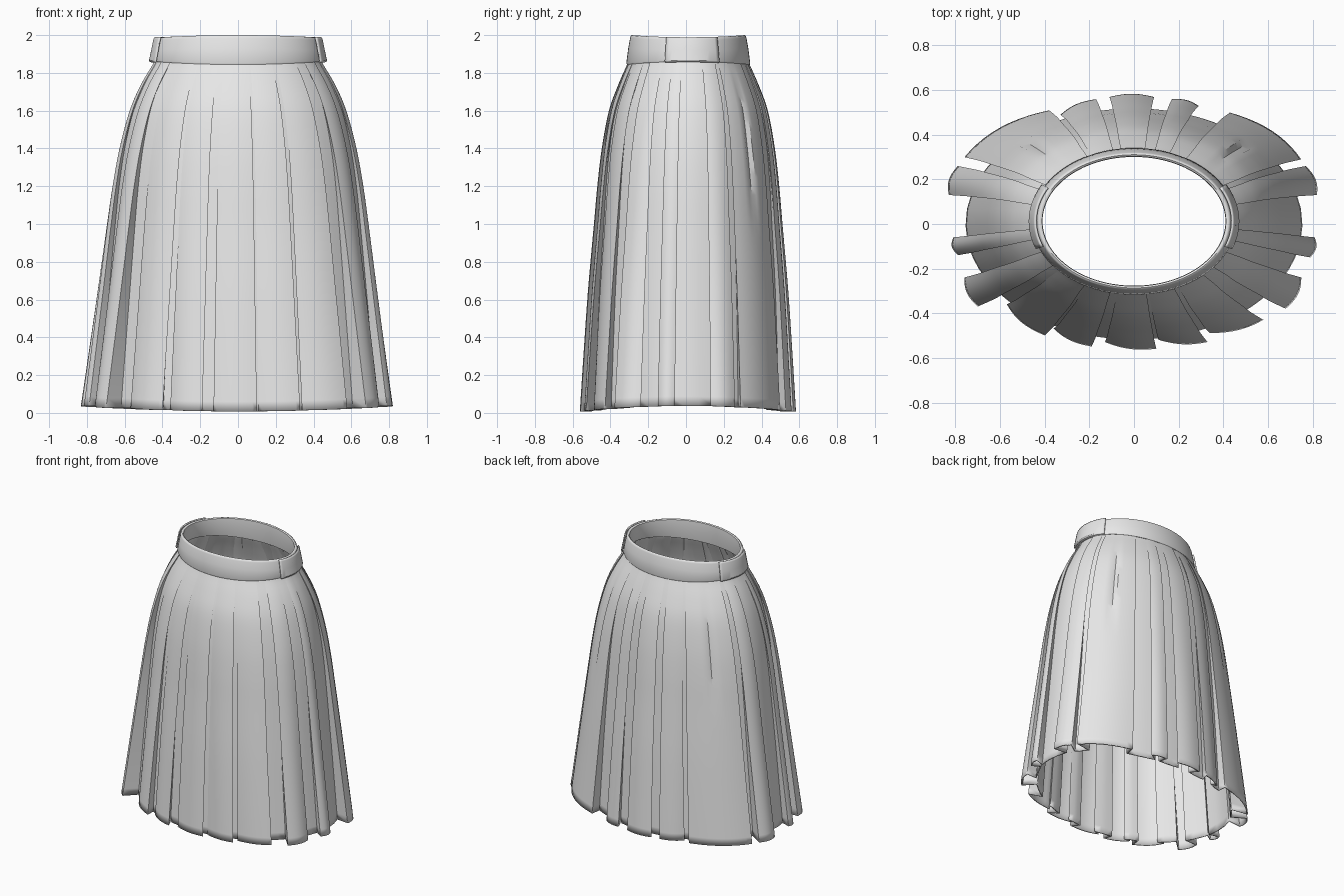
import bpy, math

if "Cube" in bpy.data.objects:
    bpy.data.objects.remove(bpy.data.objects["Cube"])

fabric = bpy.data.materials.new("grey_fabric")
fabric.diffuse_color = (0.8, 0.8, 0.8, 1)
fabric.use_nodes = True
fabric.node_tree.nodes["Principled BSDF"].inputs["Base Color"].default_value = fabric.diffuse_color
CY = 0.012  # waist centre sits slightly behind the middle


def finish(ob, angle=32):
    bpy.ops.object.select_all(action='DESELECT')
    ob.select_set(True)
    bpy.context.view_layer.objects.active = ob
    bpy.ops.object.shade_smooth_by_angle(angle=math.radians(angle))


def loft(name, rings, wrap=True, close=False, thick=0.0):
    """Join equal-length rings of points with quads."""
    n = len(rings[0])
    verts = [p for r in rings for p in r]
    faces = []
    for i in range(len(rings) if close else len(rings) - 1):
        k = (i + 1) % len(rings)
        for j in range(n if wrap else n - 1):
            m = (j + 1) % n
            faces.append((i * n + j, k * n + j, k * n + m, i * n + m))
    me = bpy.data.meshes.new(name)
    me.from_pydata(verts, [], faces)
    me.materials.append(fabric)
    ob = bpy.data.objects.new(name, me)
    bpy.context.collection.objects.link(ob)
    if thick:
        mod = ob.modifiers.new("cloth_thickness", 'SOLIDIFY')
        mod.thickness = thick
        mod.offset = -1
    return ob


# Hem panels, counter-clockwise from the right side: start x, y, end x, y
PANELS = [
    (.79, -.15, .81, -.06), (.82, .13, .77, .26), (.75, .29, .43, .50),
    (.29, .53, .17, .56), (.09, .57, -.11, .57), (-.17, .56, -.33, .49),
    (-.38, .51, -.76, .30), (-.79, .26, -.83, .13), (-.81, -.06, -.79, -.14),
    (-.76, -.24, -.70, -.37), (-.57, -.36, -.40, -.50), (-.36, -.47, -.19, -.55),
    (-.13, -.53, .10, -.56), (.11, -.52, .33, -.53), (.34, -.49, .58, -.43),
    (.68, -.38, .75, -.24)]
DARTS = (2, 6)  # wide back panels carry a short dart
HEM_A, HEM_B = .83, .57

# Convert the panels to angle and radius factor on the hem ellipse
polar, last = [], -1.0
for p in PANELS:
    for x, y in (p[:2], p[2:]):
        a = math.atan2(y / HEM_B, x / HEM_A)
        if a < last - math.pi:
            a += 2 * math.pi
        last = a
        polar.append((a, math.hypot(x / HEM_A, y / HEM_B)))

# Cross-section: each outer panel, then a fold tucked under both neighbours
section = []  # angle, radius factor, dart weight
N, TUCK, INNER = 10, .05, .91
for i in range(len(PANELS)):
    (a0, r0), (a1, r1) = polar[2 * i], polar[2 * i + 1]
    nxt = polar[(2 * i + 2) % len(polar)][0] + (2 * math.pi if i == len(PANELS) - 1 else 0)
    for k in range(N + 1):
        u = k / N
        r = r0 + (r1 - r0) * u + .018 * math.sin(math.pi * u)
        section.append((a0 + (a1 - a0) * u, r, 1 if i in DARTS and k == N // 2 else 0))
    b0, b1 = a1 - TUCK, nxt + TUCK
    for u in (0, .33, .67, 1):
        section.append((b0 + (b1 - b0) * u, INNER, 0))

# Flared silhouette: height, half width, half depth
PROFILE = [(1.89, .44, .31), (1.85, .452, .322), (1.74, .518, .37), (1.6, .58, .42),
           (1.4, .635, .457), (1.2, .672, .48), (1.0, .70, .497), (.65, .745, .527),
           (.3, .79, .55), (0, .828, .568)]


def spline(pts, steps):
    """Catmull-Rom samples through the points."""
    out = []
    for i in range(len(pts) - 1):
        q = [pts[max(i - 1, 0)], pts[i], pts[i + 1], pts[min(i + 2, len(pts) - 1)]]
        for s in range(steps):
            t = s / steps
            out.append(tuple(.5 * (2 * b + (c - a) * t + (2 * a - 5 * b + 4 * c - d) * t * t
                                   + (3 * b - a - 3 * c + d) * t ** 3)
                             for a, b, c, d in zip(*q)))
    return out + [pts[-1]]


rings = []
for z, A, B in spline(PROFILE, 4):
    t = 1 - min(z / 1.87, 1)
    fold = .10 + .90 * t ** .8                     # pleats open towards the hem
    dart = .03 * max(0, math.sin(math.pi * min(max((z - .95) / .9, 0), 1)))
    ring = []
    for a, r, d in section:
        f = 1 + (r - 1) * fold - d * dart
        c, s = math.cos(a), math.sin(a)
        lift = (.008 + .03 * c * c) * t ** 3       # hem rises a little at the sides
        ring.append((A * f * c, B * f * s + CY * (1 - t), z + lift))
    rings.append(ring)
finish(loft("pleated_skirt", rings, thick=.010))


# Waistband: closed loop of ellipses, outside up and inside down
def ellipse(z, A, B, angles):
    out = []
    for a in angles:
        sag = .016 * math.sin(a) ** 2 if z < 1.9 else .012 * math.cos(a) ** 2
        out.append((A * math.cos(a), CY + B * math.sin(a), z - sag))
    return out


full = [2 * math.pi * k / 96 for k in range(96)]
BAND = [(1.862, .445, .316), (1.86, .453, .325), (1.868, .456, .328), (1.93, .445, .318),
        (1.985, .434, .308), (1.997, .429, .304), (2.0, .42, .298), (1.995, .411, .29),
        (1.93, .409, .288), (1.862, .425, .30)]
finish(loft("waistband", [ellipse(*b, full) for b in BAND], close=True), 50)

# Side tabs lying over the waistband
for name, mid in (("right_tab", 0), ("left_tab", math.pi)):
    sign = 1 if mid == 0 else -1
    arc = [mid + sign * (-.37 + .87 * k / 16) for k in range(17)]
    if sign < 0:
        arc.reverse()
    tab = [ellipse(z, A + .006, B + .006, arc) for z, A, B in BAND[1:6]]
    finish(loft(name, tab, wrap=False, thick=.009))

# Small round button on the right tab
bpy.ops.mesh.primitive_cylinder_add(vertices=24, radius=.02, depth=.008,
                                    location=(.453, .012, 1.93),
                                    rotation=(0, math.radians(80), 0))
button = bpy.context.object
button.name = "button"
button.data.materials.append(fabric)
finish(button)
